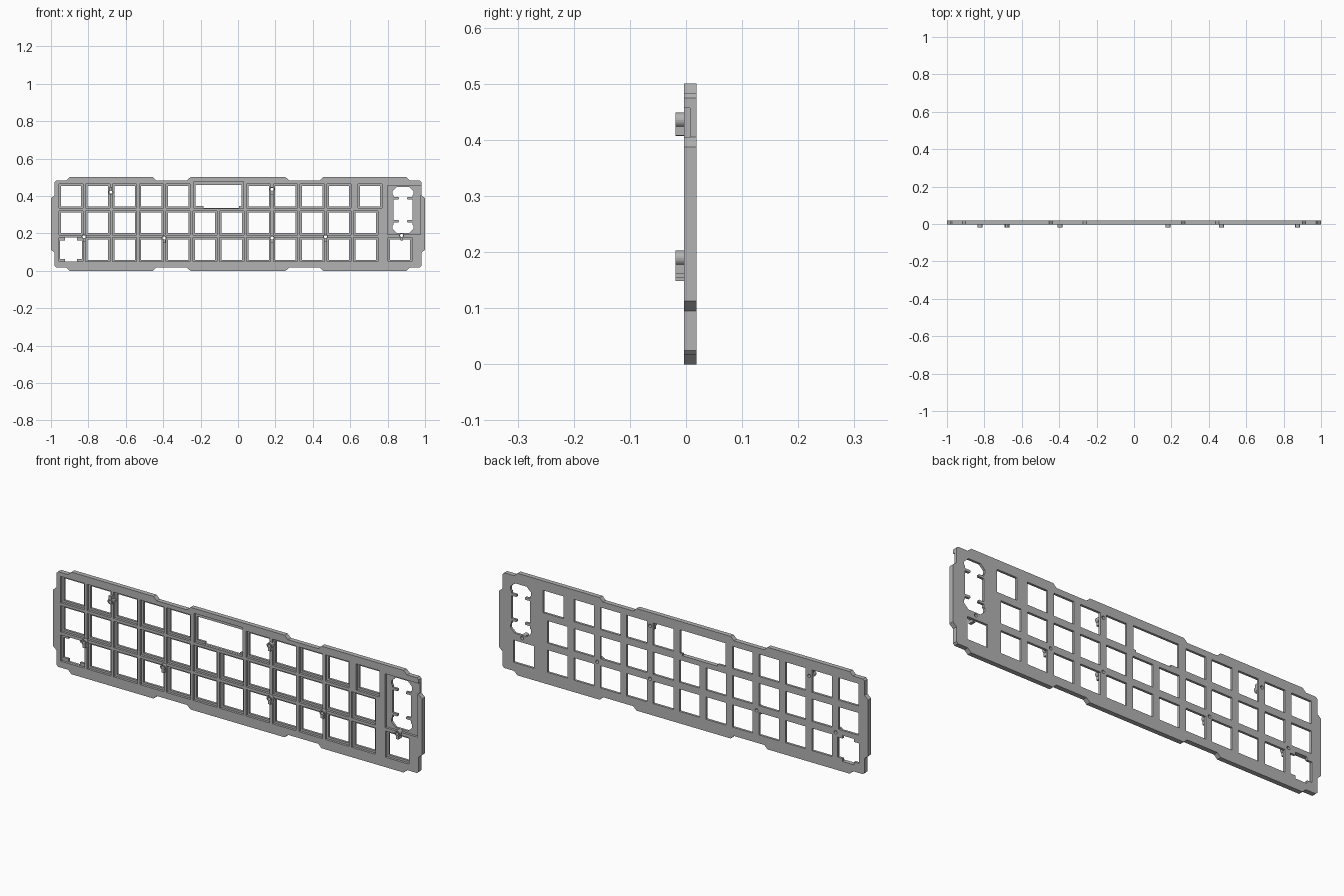
import bpy, bmesh, math
from mathutils import Matrix

if "Cube" in bpy.data.objects:
    bpy.data.objects.remove(bpy.data.objects["Cube"])

FRONT, FLOOR, BACK, TIP = -0.004, 0.0075, 0.019, -0.019
PITCH, POCKET, HOLE = 0.1433, 0.129, 0.109
ROWS = (0.113, 0.256, 0.399)

grey = bpy.data.materials.new("plate grey")
grey.use_nodes = True
grey.diffuse_color = (0.45, 0.45, 0.45, 1)
grey.node_tree.nodes["Principled BSDF"].inputs["Base Color"].default_value = (0.45, 0.45, 0.45, 1)


def prism(bm, points, y0, y1):
    """Closed prism from an x-z outline, extruded along y."""
    face = bm.faces.new([bm.verts.new((x, y0, z)) for x, z in points])
    new = bmesh.ops.extrude_face_region(bm, geom=[face])["geom"]
    verts = [v for v in new if isinstance(v, bmesh.types.BMVert)]
    bmesh.ops.translate(bm, verts=verts, vec=(0, y1 - y0, 0))


def box(bm, x, z, w, h, y0, y1, cut=0.0):
    """Rectangular prism, with optional clipped corners."""
    a, b, c = w / 2, h / 2, cut
    if c:
        pts = [(-a + c, -b), (a - c, -b), (a, -b + c), (a, b - c),
               (a - c, b), (-a + c, b), (-a, b - c), (-a, -b + c)]
    else:
        pts = [(-a, -b), (a, -b), (a, b), (-a, b)]
    prism(bm, [(x + p, z + q) for p, q in pts], y0, y1)


def disc(bm, x, z, r, y0, y1, n=20):
    prism(bm, [(x + r * math.cos(2 * math.pi * i / n), z + r * math.sin(2 * math.pi * i / n))
               for i in range(n)], y0, y1)


def finish(bm, name):
    bmesh.ops.recalc_face_normals(bm, faces=bm.faces)
    mesh = bpy.data.meshes.new(name)
    bm.to_mesh(mesh)
    bm.free()
    mesh.materials.append(grey)
    obj = bpy.data.objects.new(name, mesh)
    bpy.context.collection.objects.link(obj)
    return obj


def carve(obj, cutter):
    """Subtract the cutter, bake the result and drop the cutter."""
    cutter.hide_render = True
    mod = obj.modifiers.new("cut", "BOOLEAN")
    mod.operation, mod.solver, mod.object, mod.use_self = "DIFFERENCE", "EXACT", cutter, True
    dg = bpy.context.evaluated_depsgraph_get()
    mesh = bpy.data.meshes.new_from_object(obj.evaluated_get(dg))
    obj.modifiers.clear()
    obj.data = mesh
    bpy.data.objects.remove(cutter)


# Plate outline: a quarter profile mirrored both ways, with raised tabs
quarter = [(0.255, 0.5), (0.273, 0.483), (0.437, 0.483), (0.455, 0.5), (0.9, 0.5), (0.918, 0.483),
           (0.972, 0.483), (0.98, 0.475), (0.98, 0.405), (1.0, 0.387)]
lower = [(x, 0.5 - z) for x, z in reversed(quarter)]
right = quarter + lower
outline = right + [(-x, z) for x, z in reversed(right)]
bm = bmesh.new()
prism(bm, outline, FRONT, BACK)
plate = finish(bm, "key_plate")

# Key positions: full columns, an offset top key and a lower right key
cols = [-0.893 + PITCH * i for i in range(12)]
keys = [(x, z) for x in cols for z in ROWS]
keys = [k for k in keys if not (k[1] == ROWS[2] and k[0] in (cols[5], cols[6], cols[11]))]
keys += [(0.706, ROWS[2]), (0.866, ROWS[0])]

# Front pockets
bm = bmesh.new()
for x, z in keys:
    box(bm, x, z, POCKET, POCKET, FRONT - 0.05, FLOOR)
box(bm, -0.104, 0.405, 0.265, 0.142, FRONT - 0.05, FLOOR)
box(bm, 0.91, 0.325, 0.22, 0.264, FRONT - 0.05, FLOOR)
pockets = finish(bm, "pocket_cutter")
# Keep the side rail beside the module pocket below the shoulder
carve(plate, pockets)
bm = bmesh.new()
prism(bm, [(0.976, 0.193), (1.0, 0.193), (1.0, 0.387), (0.98, 0.405), (0.976, 0.405)], FRONT, FLOOR)
finish(bm, "side_rail")

# Through holes
bm = bmesh.new()
for x, z in keys:
    if (x, z) != (cols[0], ROWS[0]):
        box(bm, x, z, HOLE, HOLE, FRONT - 0.05, BACK + 0.05)
holes = finish(bm, "hole_cutter")
carve(plate, holes)


def cut_through(shapes):
    for shape in shapes:
        b = bmesh.new()
        box(b, *shape[:4], FRONT - 0.05, BACK + 0.05, shape[4])
        carve(plate, finish(b, "shape_cutter"))


# Notched lower left hole, wide top hole, and lobed module hole
cut_through([(cols[0], ROWS[0], 0.116, 0.098, 0), (cols[0], ROWS[0], 0.062, 0.127, 0),
             (-0.104, 0.402, 0.245, 0.114, 0), (-0.09, 0.395, 0.19, 0.12, 0),
             (0.882, 0.325, 0.102, 0.2, 0),
             (0.882, 0.417, 0.112, 0.04, 0.012), (0.882, 0.233, 0.112, 0.04, 0.012),
             (0.882, 0.325, 0.09, 0.245, 0.012)])

# Thin fingers reaching into the module hole
bm = bmesh.new()
for side in (-1, 1):
    for z in (0.388, 0.265):
        box(bm, 0.882 + side * 0.04, z, 0.036, 0.012, FLOOR, BACK, 0.003)
finish(bm, "module_fingers")

# Screw bosses with lugs on the ribs
bosses = [(-0.823, 0.182, -1), (-0.395, 0.175, -1), (0.182, 0.175, -1), (0.468, 0.182, -1),
          (0.875, 0.189, -1), (-0.68, 0.42, 1), (0.182, 0.435, -1)]
for n, (x, z, way) in enumerate(bosses):
    bm = bmesh.new()
    disc(bm, x, z, 0.0135, TIP, FLOOR + 0.001)
    boss = finish(bm, f"screw_boss_{n + 1}")
    bm = bmesh.new()
    box(bm, x, z + way * 0.019, 0.014, 0.016, TIP, FLOOR + 0.001)
    finish(bm, f"boss_lug_{n + 1}")
    for target in (plate, boss):
        bm = bmesh.new()
        disc(bm, x, z, 0.008, TIP - 0.05, BACK + 0.05)
        carve(target, finish(bm, "screw_cutter"))
